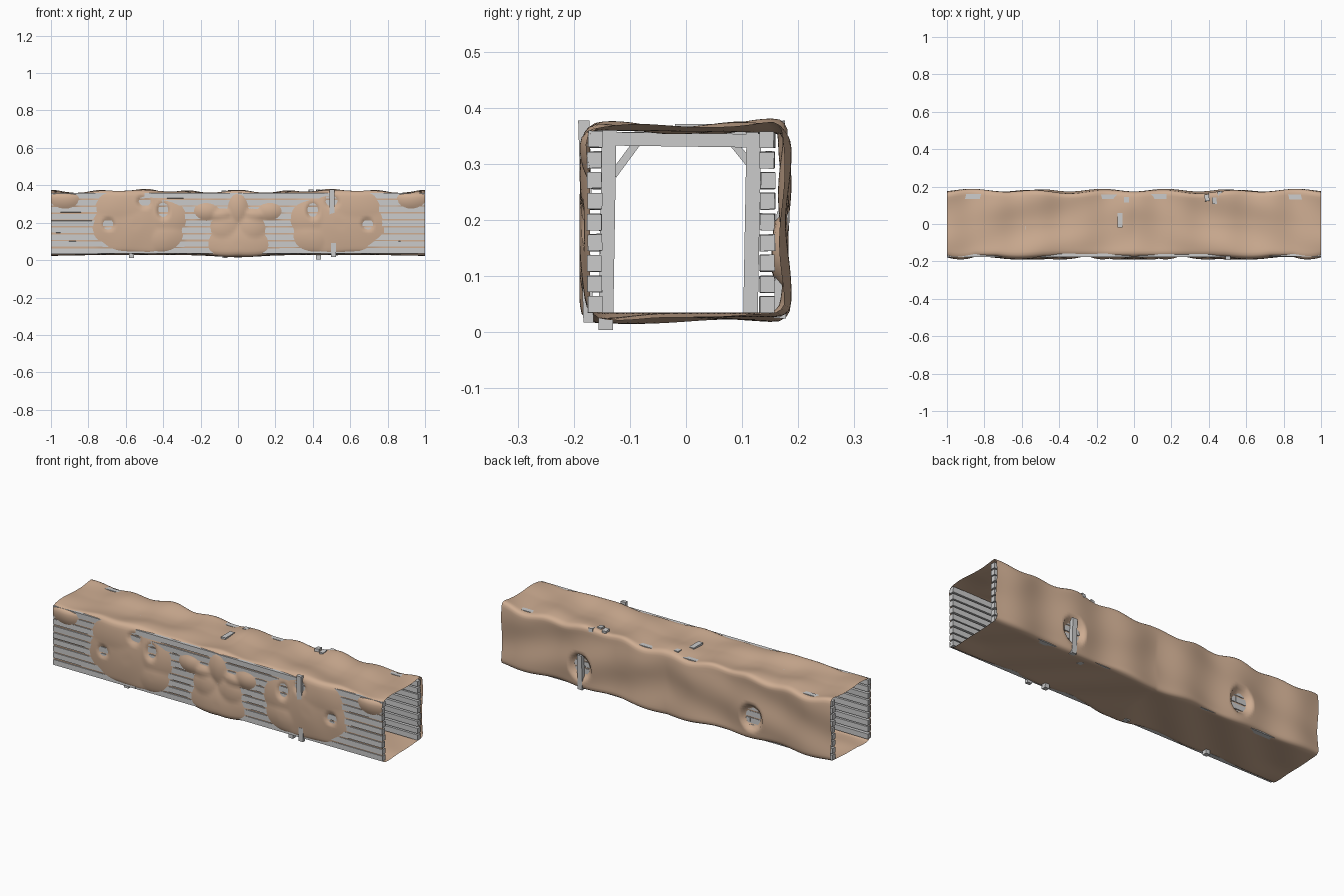
import bpy, bmesh, math, random
from mathutils import Matrix, Vector

if "Cube" in bpy.data.objects:
    bpy.data.objects.remove(bpy.data.objects["Cube"])
random.seed(4)

earth = bpy.data.materials.new("earth")
earth.diffuse_color = (0.62, 0.42, 0.29, 1)
earth.use_nodes = True
earth.node_tree.nodes["Principled BSDF"].inputs["Base Color"].default_value = earth.diffuse_color


def make(name, bm, mat=None):
    bmesh.ops.recalc_face_normals(bm, faces=bm.faces)
    me = bpy.data.meshes.new(name)
    bm.to_mesh(me)
    bm.free()
    ob = bpy.data.objects.new(name, me)
    bpy.context.collection.objects.link(ob)
    if mat:
        me.materials.append(mat)
    return ob


def box(bm, c, s, roll=0, yaw=0, lean=0):
    m = (Matrix.Translation(c) @ Matrix.Rotation(yaw, 4, 'Z') @ Matrix.Rotation(lean, 4, 'Y')
         @ Matrix.Rotation(roll, 4, 'X') @ Matrix.Diagonal((*s, 1)))
    bmesh.ops.create_cube(bm, size=1, matrix=m)


def strut(bm, x, a, b, w):
    # square timber between two (y, z) points
    dy, dz = b[0] - a[0], b[1] - a[1]
    box(bm, (x, (a[0] + b[0]) / 2, (a[1] + b[1]) / 2), (w, math.hypot(dy, dz), w), math.atan2(dz, dy))


# earth shell relief: blobs of (|x|, z, radius x, radius z)
BLOBS = [(.55, .19, .21, .15), (.40, .22, .11, .10), (.60, .27, .15, .10), (.40, .13, .1, .08), (.0, .09, .15, .09),
         (.07, .17, .07, .07), (.17, .26, .06, .045), (.0, .27, .05, .07), (.09, .24, .06, .03), (.93, .33, .07, .05)]
HOLES = [(.695, .19, .03, .03), (.40, .27, .03, .04), (.50, .31, .035, .03)]


def lump(x, z, b):
    return 1 - ((abs(x) - b[0]) / b[2]) ** 2 - ((z - b[1]) / b[3]) ** 2


def front(x, z):
    f = max(lump(x, z, b) for b in BLOBS)
    f = min(f, min(-lump(x, z, h) for h in HOLES))
    f += 0.06 * math.sin(31 * abs(x) + 20 * z)
    return .178 + .012 * max(-.6, min(1, f))


def back(x, z):
    a = abs(x)
    y = .176 + .007 * math.cos(18 * (a - .17)) + .005 * math.sin(25 * z + 7 * a)
    hole = lump(x, z, (.52, .15, .07, .075))
    return y - .032 * max(0, min(1, hole * 1.5))


def top(x, y):
    a = abs(x)
    return (.364 + .005 * math.cos(26 * (a - .5)) * (1 + y * 3) - .004 * math.cos(22 * y)
            + .006 * math.sin(9 * a + 24 * y) * (.4 + 4 * abs(y)))


def bottom(x, y):
    a = abs(x)
    return (.031 + .004 * math.sin(17 * a + 18 * y) - .012 * math.exp(-(a / .16) ** 2) * (y < .25)
            - .013 * math.exp(-((1 - a) / .12) ** 2) * math.exp(-((y + .13) / .07) ** 2))


# earth tunnel shell: a rounded square swept along x
bm = bmesh.new()
N, NX, R = 24, 200, .13
square = []
for i in range(N):
    t = -1 + 2 * i / N
    square += [(t, -1)]
square += [(1, -1 + 2 * i / N) for i in range(N)]
square += [(1 - 2 * i / N, 1) for i in range(N)]
square += [(-1, 1 - 2 * i / N) for i in range(N)]
rings = []
for k in range(NX + 1):
    x = -1 + 2 * k / NX
    ring = []
    for u, v in square:
        q = Vector((max(-1 + R, min(1 - R, u)), max(-1 + R, min(1 - R, v))))
        d = Vector((u, v)) - q
        p = q + d.normalized() * R if d.length > R else Vector((u, v))
        y0, z0 = p.x * .175, .197 + p.y * .167
        y = p.x * back(x, z0) if p.x > 0 else p.x * front(x, z0)
        z = .197 + (p.y * (top(x, y0) - .197) if p.y > 0 else p.y * (.197 - bottom(x, y0)))
        ring.append(bm.verts.new((x, y, z)))
    rings.append(ring)
for a, b in zip(rings, rings[1:]):
    for i in range(len(a)):
        j = (i + 1) % len(a)
        bm.faces.new((a[i], a[j], b[j], b[i]))
shell = make("earth_shell", bm, earth)
for p in shell.data.polygons:
    p.use_smooth = True

# wall planks, nine per side
for name, y in (("front_planks", -.163), ("back_planks", .145)):
    bm = bmesh.new()
    for i in range(9):
        z = .049 + i * .0369
        for s in range(4):
            box(bm, (-.75 + .5 * s, y + random.uniform(-.001, .001), z + random.uniform(-.0008, .0008)),
                (.499, .026, .029), random.uniform(-.03, .03), random.uniform(-.003, .003),
                random.uniform(-.003, .003))
    make(name, bm)

# support frames: two posts, a beam and two corner braces
for n, x in enumerate((-.57, -.07, .43)):
    bm = bmesh.new()
    strut(bm, x, (-.143, .004 + .008 * (n < 2)), (-.137, .36), .026)
    strut(bm, x, (.115, .03), (.121, .36), .026)
    strut(bm, x, (-.15, .345), (.145, .341 + .004 * (n == 1)), .024)
    strut(bm, x, (-.13, .28), (-.082, .345), .014)
    strut(bm, x, (.118, .295), (.075, .348), .014)
    make("support_frame_%d" % (n + 1), bm)

# beam end poking out of the roof
bm = bmesh.new()
box(bm, (-.075, .02, .356), (.028, .08, .03))
box(bm, (-.04, .13, .362), (.026, .028, .025))
make("roof_beam_stub", bm)

# loose props outside the walls
bm = bmesh.new()
box(bm, (.503, -.18, .305), (.028, .02, .145), .03)
box(bm, (.51, -.175, .055), (.026, .018, .075), .03)
make("front_outer_prop", bm)
bm = bmesh.new()
box(bm, (.52, .17, .12), (.028, .022, .19), -.03)
make("back_outer_prop", bm)

# wedges along the roof edge
bm = bmesh.new()
for x, y in ((.39, .14), (.43, .125), (.46, .158), (.5, .145)):
    box(bm, (x, y, .366), (.024, .035, .02), random.uniform(-.2, .2), random.uniform(-.15, .15))
make("roof_wedges", bm)
